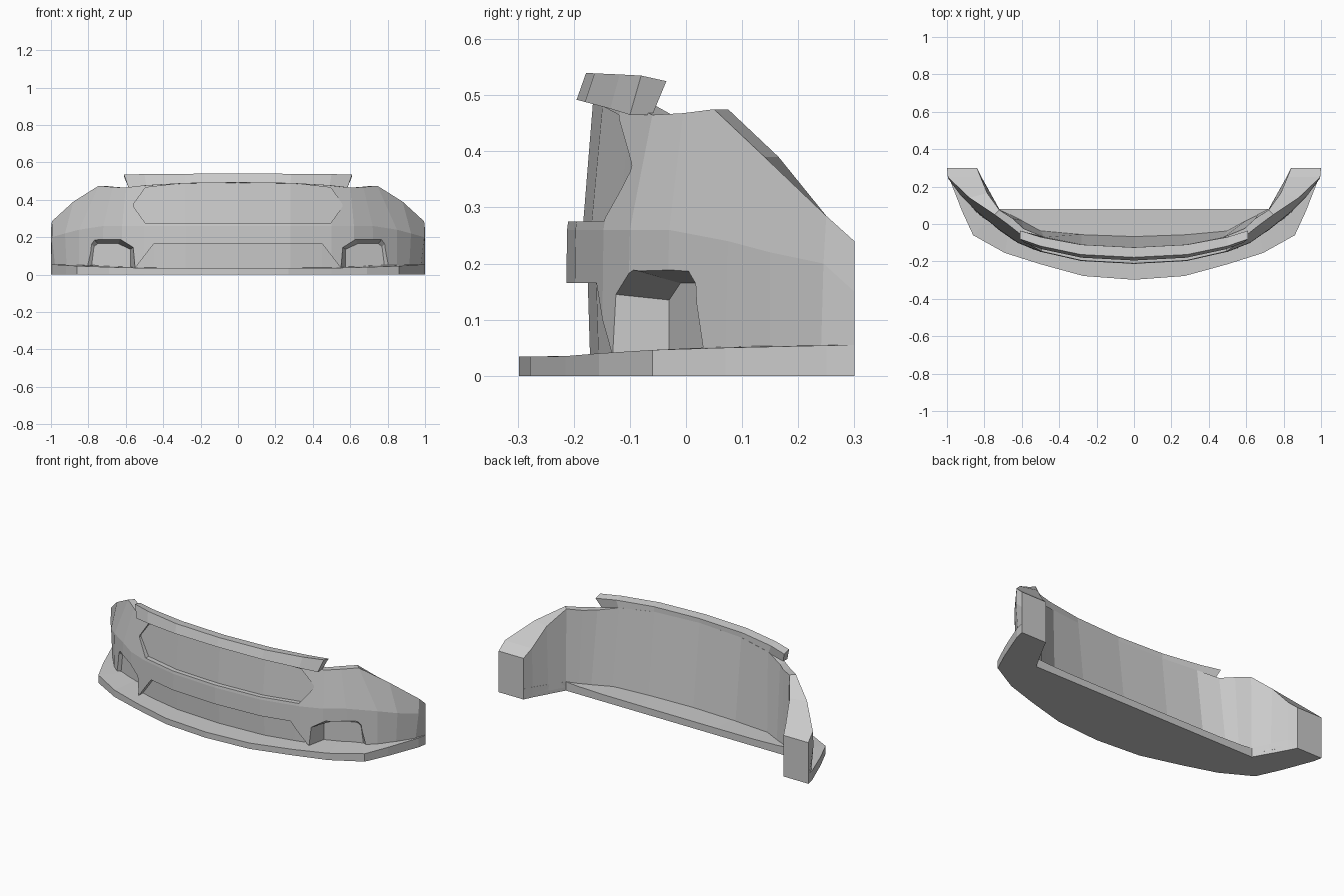
import bpy, bmesh


def loft(name, rings):
    """Solid skinned through equal-length rings of points."""
    bm = bmesh.new()
    loops = [[bm.verts.new(p) for p in r] for r in rings]
    n = len(loops[0])
    for a, b in zip(loops, loops[1:]):
        for i in range(n):
            j = (i + 1) % n
            bm.faces.new((a[i], a[j], b[j], b[i]))
    bm.faces.new(loops[0])
    bm.faces.new(loops[-1])
    bmesh.ops.recalc_face_normals(bm, faces=bm.faces)
    me = bpy.data.meshes.new(name)
    bm.to_mesh(me)
    bm.free()
    ob = bpy.data.objects.new(name, me)
    bpy.context.collection.objects.link(ob)
    return ob


def both_sides(rings):
    """Mirror rings (first one on x = 0) to the left side."""
    left = [[(-x, y, z) for x, y, z in r] for r in rings[:0:-1]]
    return left + rings


def cut(target, cutter):
    mod = target.modifiers.new("recess", 'BOOLEAN')
    mod.operation = 'DIFFERENCE'
    mod.solver = 'EXACT'
    mod.object = cutter
    bpy.context.view_layer.objects.active = target
    bpy.ops.object.modifier_apply(modifier=mod.name)
    bpy.data.objects.remove(cutter)


# Bumper shell: rows running from the centre out to the wing tip
bottom = [(0, -.215), (.28, -.2), (.5, -.15), (.62, -.105), (.73, -.035),
          (.85, .07), (.915, .15), (.975, .24), (1, .3)]
middle = [(0, -.212, .26), (.28, -.197, .26), (.5, -.147, .26), (.62, -.1, .26),
          (.72, -.03, .26), (.85, .075, .24), (.925, .15, .22), (.995, .245, .2), (1, .3, .15)]
top = [(0, -.18, .51), (.28, -.165, .505), (.5, -.115, .49), (.6, -.06, .465),
       (.67, -.005, .468), (.745, .05, .475), (.88, .14, .39), (.995, .25, .285), (1, .3, .24)]
inner_top = [(0, -.125), (.28, -.11), (.48, -.07), (.59, -.025), (.65, .03),
             (.72, .075), (.785, .165), (.82, .25), (.84, .3)]
inner_bottom = [(0, -.065), (.28, -.055), (.5, -.035), (.6, .02), (.66, .05),
                (.72, .08), (.77, .17), (.815, .25), (.84, .3)]
shell = loft("bumper_shell", both_sides([
    [(*b, .02), m, t, (*it, t[2]), (*ib, .02)]
    for b, m, t, it, ib in zip(bottom, middle, top, inner_top, inner_bottom)]))


# Grille recesses: columns of (x, low z, high z, low back y, high back y)
def grille(target, columns):
    cut(target, loft("grille_cutter", both_sides([
        [(x, -.5, lo), (x, -.5, hi), (x, yh, hi), (x, yl, lo)]
        for x, lo, hi, yl, yh in columns])))


grille(shell, [(0, .275, .497, -.183, -.165), (.28, .275, .49, -.168, -.148),
               (.495, .275, .465, -.118, -.1), (.56, .365, .375, -.095, -.095)])
grille(shell, [(0, 0, .165, -.17, -.175), (.28, 0, .165, -.155, -.16),
               (.45, 0, .165, -.12, -.125), (.55, 0, .035, -.095, -.095)])

# Fog lamp pockets: opening on the surface tapering to a back panel
opening = [(.55, -.13, .03), (.56, -.125, .145), (.63, -.1, .19),
           (.77, 0, .19), (.79, .01, .17), (.82, .03, .03)]
panel = [(.575, -.03, .03), (.575, -.03, .135), (.64, -.01, .165),
         (.75, .03, .165), (.77, .035, .15), (.785, .04, .03)]
for s in (1, -1):
    rings = [[(x, -.4, z) for x, y, z in opening], opening, panel]
    cut(shell, loft("pocket_cutter", [[(s * x, y, z) for x, y, z in r] for r in rings]))

# Top strip above the grille
loft("top_strip", both_sides([
    [(0, -.195, .492), (0, -.178, .54), (0, -.125, .535), (0, -.125, .49)],
    [(.28, -.18, .488), (.285, -.163, .539), (.285, -.11, .534), (.28, -.11, .487)],
    [(.49, -.135, .476), (.5, -.118, .537), (.5, -.07, .53), (.48, -.07, .475)],
    [(.585, -.1, .465), (.61, -.08, .535), (.61, -.035, .525), (.585, -.06, .465)]]))

# Splitter lip and floor
outer = [(0, -.298), (.27, -.278), (.5, -.215), (.69, -.155),
         (.86, -.06), (.92, .07), (.99, .25), (1, .3)]
inner = [(0, .08), (.25, .08), (.5, .08), (.65, .08),
         (.72, .08), (.765, .16), (.815, .25), (.84, .3)]
height = [.034, .034, .035, .04, .046, .05, .054, .055]
loft("splitter_lip", both_sides([
    [(*o, 0), (*o, h), (*i, h + .006), (*i, 0)]
    for o, i, h in zip(outer, inner, height)]))
